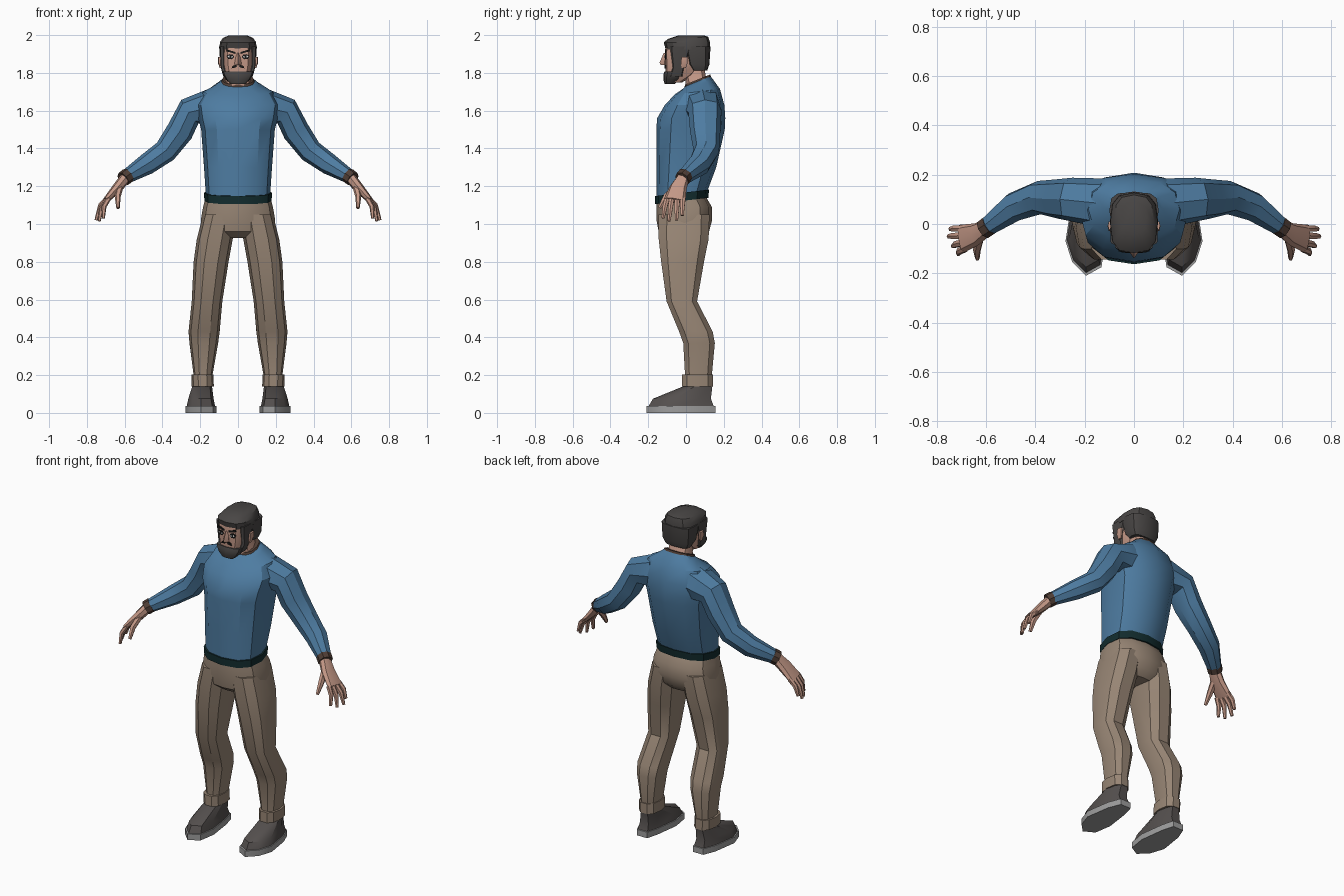
import bpy, bmesh, math
from mathutils import Vector


def material(name, r, g, b):
    m = bpy.data.materials.new(name)
    m.diffuse_color = (r, g, b, 1)
    return m


BLUE = material("sweater blue", .076, .202, .36)
GREEN = material("hem dark green", .006, .025, .027)
TAN = material("trouser tan", .314, .238, .178)
SKIN = material("skin", .56, .32, .245)
HAIR = material("hair charcoal", .067, .062, .06)
SHOE = material("shoe grey", .09, .08, .077)
SOLE = material("sole light grey", .34, .34, .34)
BROWN = material("cuff brown", .08, .048, .036)
BLACK = material("black", .01, .01, .01)
WHITE = material("eye white", .75, .75, .75)


def loft(name, rings, mat, mirror=False, angle=32):
    """Skin a list of equally long point rings and cap both ends."""
    bm = bmesh.new()
    vs = [[bm.verts.new(p) for p in r] for r in rings]
    n = len(rings[0])
    for a, b in zip(vs, vs[1:]):
        for i in range(n):
            j = (i + 1) % n
            bm.faces.new((a[i], a[j], b[j], b[i]))
    bm.faces.new(vs[0][::-1])
    bm.faces.new(vs[-1])
    bmesh.ops.recalc_face_normals(bm, faces=bm.faces)
    me = bpy.data.meshes.new(name)
    bm.to_mesh(me)
    bm.free()
    me.materials.append(mat)
    me.shade_smooth()
    me.set_sharp_from_angle(angle=math.radians(angle))
    ob = bpy.data.objects.new(name, me)
    bpy.context.collection.objects.link(ob)
    if mirror:
        ob.modifiers.new("mirror", 'MIRROR')
    return ob


def oval(n, power):
    """Unit rounded-square outline."""
    f = lambda t: math.copysign(abs(t) ** power, t) if abs(t) > 1e-6 else 0
    return [(f(math.cos(2 * math.pi * i / n)), f(math.sin(2 * math.pi * i / n))) for i in range(n)]


def stack(name, levels, mat, n=12, power=.8, mirror=False, angle=32):
    """Levels are (z, x0, x1, y0, y1[, tilt along y])."""
    rings = []
    for z, x0, x1, y0, y1, *t in levels:
        k = t[0] if t else 0
        cx, cy, hx, hy = (x0 + x1) / 2, (y0 + y1) / 2, (x1 - x0) / 2, (y1 - y0) / 2
        rings.append([(cx + hx * u, cy + hy * v, z + k * hy * v) for u, v in oval(n, power)])
    return loft(name, rings, mat, mirror, angle)


def centred(name, levels, mat, **kw):
    """Levels are (z, half width, y0, y1[, tilt])."""
    return stack(name, [(z, -w, w, *r) for z, w, *r in levels], mat, **kw)


def tube(name, pts, mat, n=8, power=.85):
    """Mirrored limb along points (x, y, z, radius in xz, radius along y)."""
    c = [Vector(p[:3]) for p in pts]
    rings = []
    for i, p in enumerate(pts):
        d = (c[min(i + 1, len(c) - 1)] - c[max(i - 1, 0)]).normalized()
        v = (Vector((0, 1, 0)) - d * d.y).normalized()
        w = d.cross(v)
        rings.append([c[i] + w * p[3] * a + v * p[4] * b for a, b in oval(n, power)])
    return loft(name, rings, mat, True)


def plate(name, pts, y, mat, thick=.008, mirror=True):
    """Thin painted detail facing forward; points are (x, z)."""
    return loft(name, [[(x, y - thick / 2, z) for x, z in pts],
                       [(x, y + thick / 2, z) for x, z in pts]], mat, mirror)


# Sweater body, hem and collar
centred("sweater_body", [
    (1.15, .17, -.155, .11, .12), (1.3, .18, -.157, .16), (1.5, .195, -.157, .205),
    (1.56, .21, -.153, .208), (1.63, .22, -.112, .203), (1.70, .185, -.06, .18, .12),
    (1.738, .115, -.02, .145, .3), (1.755, .09, -.005, .13, .4)], BLUE)
centred("sweater_hem", [(1.122, .178, -.163, .118, .12), (1.165, .18, -.163, .122, .12)], GREEN)
centred("collar", [(1.735, .098, -.014, .137, .4), (1.765, .084, -.004, .128, .4)], BROWN)

# Sleeves and wrist cuffs
tube("sleeve", [
    (.13, .085, 1.62, .1, .1), (.255, .1, 1.595, .077, .088), (.308, .102, 1.49, .072, .08),
    (.385, .107, 1.385, .063, .068), (.485, .07, 1.315, .056, .06),
    (.6, -.015, 1.245, .036, .038)], BLUE)
tube("wrist_cuff", [(.583, -.003, 1.257, .041, .042), (.608, -.021, 1.238, .04, .041)], BROWN)

# Hands: palm, four fingers and thumb
tube("palm", [(.595, -.015, 1.245, .03, .032), (.64, -.042, 1.19, .027, .046),
              (.7, -.06, 1.125, .016, .058)], SKIN)
fingers = [(-.018, .745, -.02, 1.045), (-.047, .752, -.05, 1.02),
           (-.075, .735, -.09, 1.015), (-.1, .713, -.122, 1.03)]
for i, (y, tx, ty, tz) in enumerate(fingers):
    bx, bz = .69 - .005 * (i == 3), 1.135
    mx, my, mz = (bx + tx) / 2 + .01, (y + ty) / 2, (bz + tz) / 2 + .01
    tube("finger_%d" % (i + 1), [(bx, y, bz, .014, .015), (mx, my, mz, .013, .014),
                                 (tx, ty, tz, .008, .009)], SKIN, n=6)
tube("thumb", [(.625, -.055, 1.195, .018, .02), (.637, -.105, 1.145, .016, .018),
               (.635, -.14, 1.085, .009, .01)], SKIN, n=6)

# Trousers: pelvis, legs and rolled cuffs
centred("pelvis", [(.925, .15, -.1, .085), (.96, .195, -.145, .122), (1.02, .197, -.156, .138),
                   (1.09, .185, -.157, .137), (1.145, .17, -.155, .105)], TAN)
stack("leg", [
    (.14, .14, .235, -.005, .135), (.2, .135, .235, -.008, .14), (.37, .105, .257, -.018, .156),
    (.43, .097, .262, -.04, .145), (.59, .083, .245, -.106, .062), (.8, .05, .235, -.136, .1),
    (.92, .028, .218, -.15, .125), (1.05, .01, .185, -.15, .13)], TAN, n=10, mirror=True)
stack("trouser_cuff", [(.14, .128, .245, -.024, .146), (.202, .13, .247, -.024, .146)],
      TAN, n=10, mirror=True)

# Shoes
outline = [(.195, -.21), (.25, -.155), (.278, -.07), (.255, .08), (.225, .155),
           (.155, .155), (.135, .08), (.115, -.07), (.132, -.175)]
loft("sole", [[(x, y, z) for x, y in outline] for z in (0, .036)], SOLE, True)
loft("shoe", [
    [(.195 + (x - .195) * .94, y * .96, .03) for x, y in outline],
    [(.195 + (x - .195) * .82, .01 + (y - .01) * .84, .075) for x, y in outline],
    [(.188 + (x - .195) * .62, .075 + (y + .027) * .36, .15) for x, y in outline]], SHOE, True)

# Neck, head, nose and ears
centred("neck", [(1.72, .085, -.005, .13, .35), (1.765, .066, -.005, .108, .2),
                 (1.86, .06, -.03, .095)], SKIN, n=10)
centred("head", [(1.75, .045, -.105, -.02), (1.79, .068, -.108, .05), (1.85, .081, -.11, .1),
                 (1.91, .083, -.112, .11), (1.96, .08, -.105, .11)], SKIN, power=.6)
centred("nose", [(1.843, .017, -.135, -.09), (1.855, .018, -.14, -.09),
                 (1.905, .008, -.118, -.09)], SKIN, n=4, power=1)
stack("ear", [(1.825, .086, .096, -.025, 0), (1.855, .086, .107, -.03, .012),
              (1.885, .086, .106, -.025, .012)], SKIN, n=6, mirror=True)

# Hair: crown, back, sideburns and beard
centred("hair_crown", [(1.925, .098, -.108, .127), (1.962, .096, -.118, .127),
                       (1.985, .08, -.095, .118, .05), (1.998, .05, -.04, .098)],
        HAIR, power=.7)
centred("hair_back", [(1.812, .078, .03, .112), (1.845, .094, .005, .124),
                      (1.94, .1, -.02, .13)], HAIR, power=.6)
stack("sideburn", [(1.78, .045, .078, -.085, -.02), (1.83, .06, .091, -.07, -.01),
                   (1.94, .06, .097, -.085, .03)], HAIR, n=8, power=.5, mirror=True)
centred("beard", [(1.742, .04, -.113, -.06), (1.765, .064, -.12, -.03),
                  (1.79, .078, -.12, -.015), (1.808, .083, -.114, -.01)], HAIR, power=.65)

# Face details: brows, eyes, pupils and moustache
plate("brow", [(.014, 1.9), (.062, 1.915), (.06, 1.924), (.014, 1.911)], -.108, BLACK)
plate("eye_outline", [(.02, 1.885), (.032, 1.872), (.052, 1.874), (.06, 1.89), (.045, 1.899),
                      (.028, 1.897)], -.107, BLACK)
plate("eye_white", [(.025, 1.885), (.034, 1.879), (.034, 1.891)], -.109, WHITE)
plate("eye_white_outer", [(.046, 1.88), (.055, 1.888), (.046, 1.893)], -.108, WHITE)
plate("moustache", [(.004, 1.838), (.01, 1.829), (.034, 1.824), (.03, 1.836), (.015, 1.842)],
      -.111, BLACK)
